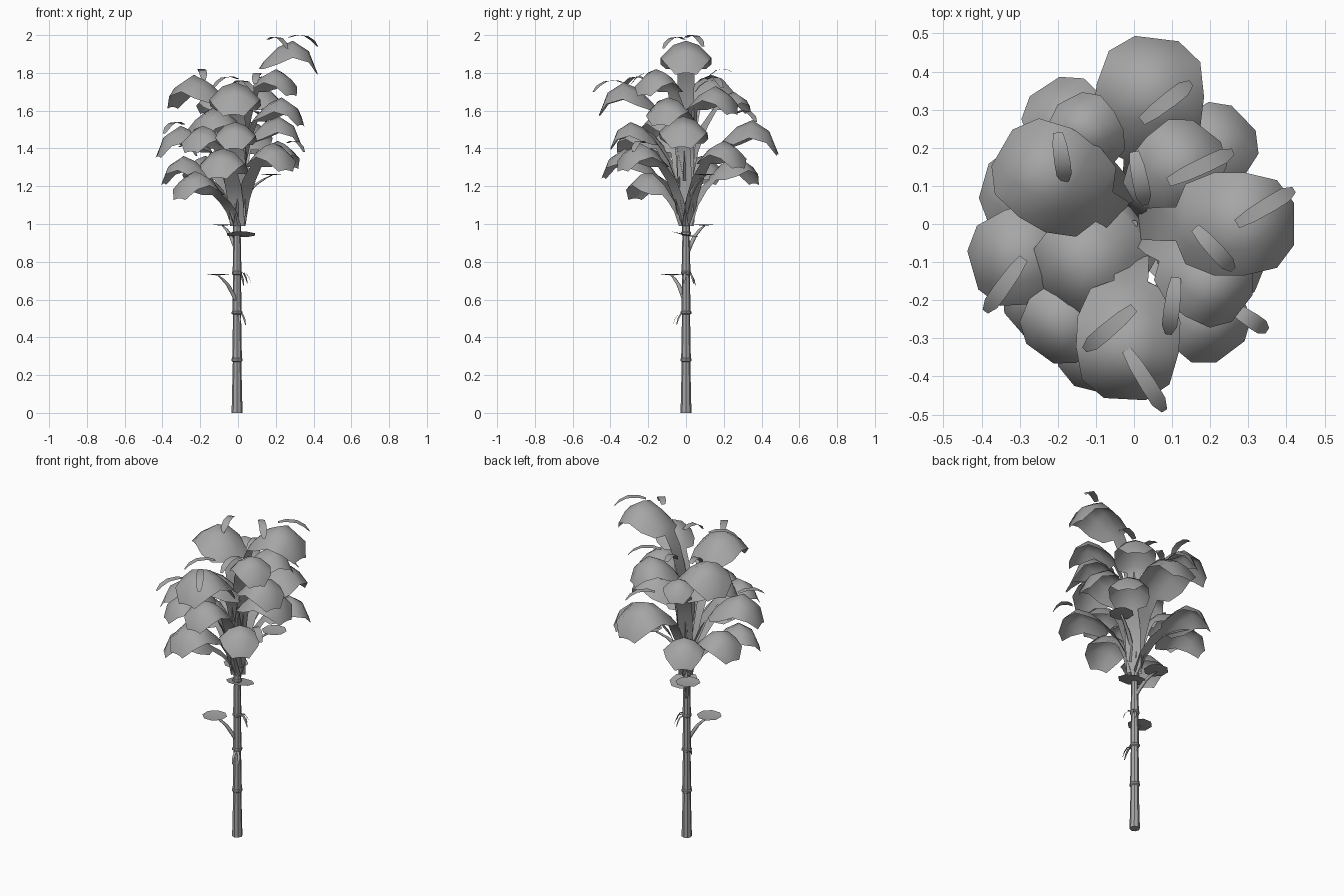
import bpy, math
from mathutils import Vector

grey = bpy.data.materials.new("grey")
grey.diffuse_color = (0.38, 0.38, 0.38, 1)


def make(name, verts, faces, smooth=True):
    me = bpy.data.meshes.new(name)
    me.from_pydata([tuple(v) for v in verts], [], faces)
    me.polygons.foreach_set("use_smooth", [smooth] * len(faces))
    me.materials.append(grey)
    ob = bpy.data.objects.new(name, me)
    bpy.context.collection.objects.link(ob)
    return ob


def grid(name, rows):
    n = len(rows[0])
    faces = [(i * n + j, i * n + j + 1, (i + 1) * n + j + 1, (i + 1) * n + j)
             for i in range(len(rows) - 1) for j in range(n - 1)]
    return make(name, [v for r in rows for v in r], faces)


def tube(name, path, sides=8, smooth=False):
    """path: (x, y, z, radius) points, horizontal rings, capped."""
    verts = [(x + r * math.cos(2 * math.pi * k / sides),
              y + r * math.sin(2 * math.pi * k / sides), z)
             for x, y, z, r in path for k in range(sides)]
    faces = [(i * sides + k, i * sides + (k + 1) % sides,
              (i + 1) * sides + (k + 1) % sides, (i + 1) * sides + k)
             for i in range(len(path) - 1) for k in range(sides)]
    last = (len(path) - 1) * sides
    faces += [tuple(reversed(range(sides))), tuple(range(last, last + sides))]
    return make(name, verts, faces, smooth)


# Trunk: tapering segments with a raised ring at each joint
path = [(-0.005, 0, 0, 0.029)]
for z in (0.28, 0.53, 0.74, 0.95):
    r = 0.024 - z * 0.005
    path += [(-0.005, 0, z - 0.01, r), (-0.005, 0, z - 0.005, r + 0.007),
             (-0.005, 0, z + 0.005, r + 0.007), (-0.005, 0, z + 0.01, r + 0.003)]
path += [(-0.003, 0, 1.2, 0.017), (0, 0, 1.5, 0.01)]
tube("trunk", path, 8)


# Big leaves: flat stalk rising from the trunk, opening into a drooping blade
def big_leaf(i, az, reach, peak, s):
    a = math.radians(az)
    out, side = Vector((math.cos(a), math.sin(a), 0)), Vector((-math.sin(a), math.cos(a), 0))
    root = max(0.99, peak - 0.5)
    r0, z0 = reach - 0.31 * s, peak - 0.15 * s
    rows = [(0.012, root, 0.04, 0),
            (0.012 + 0.25 * (r0 - 0.012), root + 0.45 * (z0 - root), 0.042, 0),
            (0.012 + 0.6 * (r0 - 0.012), root + 0.78 * (z0 - root), 0.044, 0)]
    # back-from-tip distance, drop, half width, edge droop
    for d, dz, w, e in ((0.31, 0.15, 0.045, 0), (0.285, 0.11, 0.105, 0.04),
                        (0.21, 0.035, 0.135, 0.09), (0.13, 0, 0.135, 0.09),
                        (0.045, 0.055, 0.115, 0.06), (0, 0.17, 0.055, 0.01)):
        rows.append((reach - d * s, peak - dz * s, w * s, e * s))
    pts = []
    for r, z, w, e in rows:
        pts.append([out * r + side * (w * t) + Vector((0, 0, z - e * t * t))
                    for t in (-1, -0.5, 0, 0.5, 1)])
    grid(f"big_leaf_{i}", pts)


LEAVES = [(83, 0.49, 1.55, 1.05), (44, 0.40, 1.44, 0.82), (52, 0.31, 1.73, 0.85),
          (0, 0.42, 1.97, 1.0), (-38, 0.36, 1.82, 0.8), (-53, 0.42, 1.43, 0.85),
          (-22, 0.36, 1.67, 0.85), (-4, 0.34, 1.57, 0.95), (-93, 0.46, 1.75, 1.0),
          (221, 0.41, 1.28, 0.85), (219, 0.29, 1.62, 1.0), (196, 0.44, 1.52, 0.95),
          (150, 0.40, 1.79, 1.0), (117, 0.37, 1.70, 0.65), (123, 0.43, 1.36, 0.85),
          (164, 0.41, 1.36, 0.85), (-93, 0.40, 1.54, 0.82), (-104, 0.45, 1.40, 0.9),
          (234, 0.42, 1.52, 0.8)]
for i, leaf in enumerate(LEAVES):
    big_leaf(i, *leaf)


# Narrow leaves: small arched strips lying above the crown
def narrow_leaf(i, x0, y0, x1, y1, z, w=0.021):
    a, b = Vector((x0, y0, z)), Vector((x1, y1, z))
    d = (b - a).normalized()
    side = Vector((-d.y, d.x, 0))
    rows = []
    for t, k, dz in ((0, 0.6, -0.012), (0.25, 0.9, 0), (0.6, 1, -0.005),
                     (0.85, 0.95, -0.03), (1, 0.4, -0.06)):
        p = a.lerp(b, t) + Vector((0, 0, dz))
        rows.append([p - side * w * k, p + side * w * k])
    grid(f"narrow_leaf_{i}", rows)


NARROW = [(0.02, 0.27, 0.15, 0.37, 1.60), (0.09, 0.11, 0.26, 0.19, 1.78),
          (0.27, 0.00, 0.42, 0.09, 2.00), (0.16, -0.01, 0.26, -0.12, 1.99),
          (0.11, -0.14, 0.09, -0.29, 1.80), (0.00, -0.22, -0.13, -0.33, 1.78),
          (-0.02, -0.33, 0.08, -0.49, 1.76), (-0.29, -0.09, -0.39, -0.23, 1.54),
          (-0.20, 0.24, -0.18, 0.11, 1.82), (0.00, 0.19, 0.03, 0.05, 1.76),
          (0.26, -0.22, 0.35, -0.28, 1.44), (-0.31, 0.02, -0.22, -0.04, 1.42)]
for i, n in enumerate(NARROW):
    narrow_leaf(i, *n)

# Twigs: tiny sprigs at two trunk joints
for i, (x, y, z) in enumerate(((0.07, -0.01, 0.745), (0.05, 0.04, 0.745), (0.03, 0.05, 0.735),
                               (0.04, -0.05, 0.525), (0.01, -0.07, 0.525))):
    narrow_leaf(f"twig_{i}", 0, 0, x, y, z, 0.007)


# Disc leaves: octagonal pads with a sunken middle, on curved stalks
def disc_leaf(i, c, tilt=(0, 0), r=0.07):
    verts = [Vector(c) - Vector((0, 0, 0.008))]
    for k in range(8):
        a = 2 * math.pi * (k + 0.5) / 8
        dx, dy = r * math.cos(a), r * math.sin(a)
        verts.append(Vector(c) + Vector((dx, dy, dx * tilt[0] + dy * tilt[1])))
    make(f"disc_leaf_{i}", verts, [(0, k + 1, (k + 1) % 8 + 1) for k in range(8)])


for i, (x, y, z) in enumerate(((-0.105, -0.075, 0.735), (-0.08, 0.095, 0.998), (0.175, 0.10, 1.265))):
    disc_leaf(i, (x, y, z))
    tube(f"disc_stalk_{i}", [(0, 0, z - 0.17, 0.013), (x * 0.2, y * 0.2, z - 0.12, 0.013),
                             (x * 0.5, y * 0.5, z - 0.06, 0.012),
                             (x * 0.8, y * 0.8, z - 0.025, 0.010), (x, y, z - 0.009, 0.006)], 5, True)
disc_leaf(3, (0.015, 0.0, 0.945), (0.0, -0.2), 0.08)
